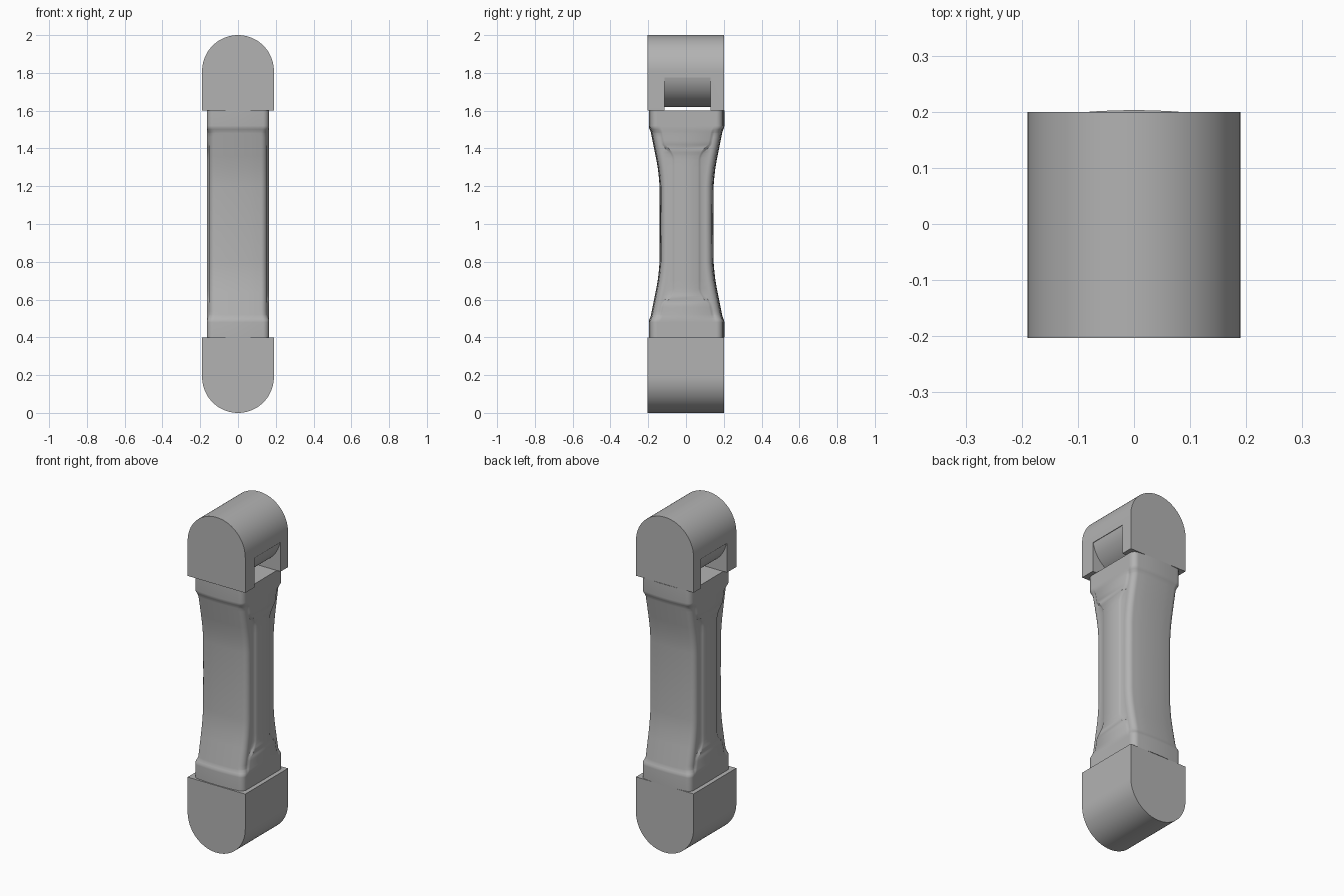
import bpy, bmesh, math

cube = bpy.data.objects.get("Cube")
if cube:
    bpy.data.objects.remove(cube, do_unlink=True)

grey = bpy.data.materials.new("stone grey")
grey.use_nodes = True
COLOUR = (0.45, 0.45, 0.45, 1)
grey.diffuse_color = COLOUR
grey.node_tree.nodes["Principled BSDF"].inputs["Base Color"].default_value = COLOUR

R = 0.19                        # cap radius
FRONT, BACK = -0.203, 0.2       # cap depth
LOW, HIGH = 0.4, 1.6            # shaft ends


def finish(name, bm):
    bmesh.ops.recalc_face_normals(bm, faces=bm.faces)
    mesh = bpy.data.meshes.new(name)
    bm.to_mesh(mesh)
    bm.free()
    mesh.materials.append(grey)
    obj = bpy.data.objects.new(name, mesh)
    bpy.context.collection.objects.link(obj)
    return obj


def activate(obj):
    bpy.ops.object.select_all(action='DESELECT')
    obj.select_set(True)
    bpy.context.view_layer.objects.active = obj


def smooth(obj):
    activate(obj)
    bpy.ops.object.shade_smooth_by_angle(angle=math.radians(35))


def loft(name, rings):
    bm = bmesh.new()
    loops = [[bm.verts.new(p) for p in ring] for ring in rings]
    n = len(loops[0])
    for a, b in zip(loops, loops[1:]):
        for i in range(n):
            j = (i + 1) % n
            bm.faces.new((a[i], a[j], b[j], b[i]))
    bm.faces.new(loops[0])
    bm.faces.new(loops[-1])
    return finish(name, bm)


def prism(name, profile, y0, y1):
    return loft(name, [[(x, y, z) for x, z in profile] for y in (y0, y1)])


def arc(zc, start, end, steps=40):
    return [(R * math.cos(start + (end - start) * i / steps),
             zc + R * math.sin(start + (end - start) * i / steps))
            for i in range(steps + 1)]


# Rounded caps at both ends
bottom = prism("bottom_cap", arc(R, math.pi, 2 * math.pi) + [(R, LOW), (-R, LOW)],
               FRONT, BACK)
smooth(bottom)
top = prism("top_cap", arc(2 - R, 0, math.pi) + [(-R, HIGH), (R, HIGH)], FRONT, BACK)

# Slot under the top cap, leaving a round hinge barrel between two cheeks
lip = 1.775
tilt = math.asin((2 - R - lip) / R)
slot = arc(2 - R, -tilt, tilt - math.pi)
slot += [(-0.25, lip), (-0.25, 1.5), (0.25, 1.5), (0.25, lip)]
cutter = prism("slot_cutter", slot, -0.115, 0.13)
cutter.hide_render = True
mod = top.modifiers.new("slot", 'BOOLEAN')
mod.operation = 'DIFFERENCE'
mod.solver = 'EXACT'
mod.object = cutter
activate(top)
bpy.ops.object.modifier_apply(modifier=mod.name)
bpy.data.objects.remove(cutter, do_unlink=True)
smooth(top)


# Waisted shaft, with recessed grips wrapped round its front and back
def lookup(table, h):
    for (a, va), (b, vb) in zip(table, table[1:]):
        if h <= b:
            return va + (vb - va) * (h - a) / (b - a)
    return table[-1][1]


DEPTH = [(0, .142), (.2, .143), (.25, .147), (.3, .153), (.35, .162), (.4, .172),
         (.45, .182), (.485, .189), (.497, .193), (.51, .199), (.52, .2), (.6, .2)]
RIDGE = [(0, .06), (.34, .06), (.36, .064), (.38, .075), (.48, .17), (.6, .17)]
RECESS = [(0, .011), (.48, .011), (.5, .004), (.51, 0), (.6, 0)]
HALF, ROUND, STEP, SHIFT = 0.165, 0.035, 0.018, 0.003


def section(z):
    h = abs(z - 1)
    depth, recess = lookup(DEPTH, h), lookup(RECESS, h)
    flat = HALF - ROUND
    corner = depth - 0.45 * flat ** 2 - ROUND
    ridge = min(lookup(RIDGE, h), corner - STEP - 0.002)
    quarter = [(HALF, ridge), (HALF - recess / 2, ridge + STEP / 2),
               (HALF - recess, ridge + STEP)]
    for i in range(9):
        t = math.pi / 2 * i / 8
        quarter.append((flat - recess + ROUND * math.cos(t),
                        corner + ROUND * math.sin(t)))
    for f in (0.75, 0.5, 0.25):
        quarter.append((flat * f, depth - 0.45 * (flat * f) ** 2))
    half = quarter + [(0, depth)] + [(-x, y) for x, y in reversed(quarter)]
    ring = half + [(-x, -y) for x, y in half]
    return [(x, y + SHIFT, z) for x, y in ring]


heights = sorted({h for table in (DEPTH, RIDGE, RECESS) for h, _ in table}
                 | {0.37, 0.42, 0.44, 0.46, 0.49})
levels = [1 - h for h in reversed(heights)] + [1 + h for h in heights[1:]]
smooth(loft("shaft", [section(z) for z in levels]))
